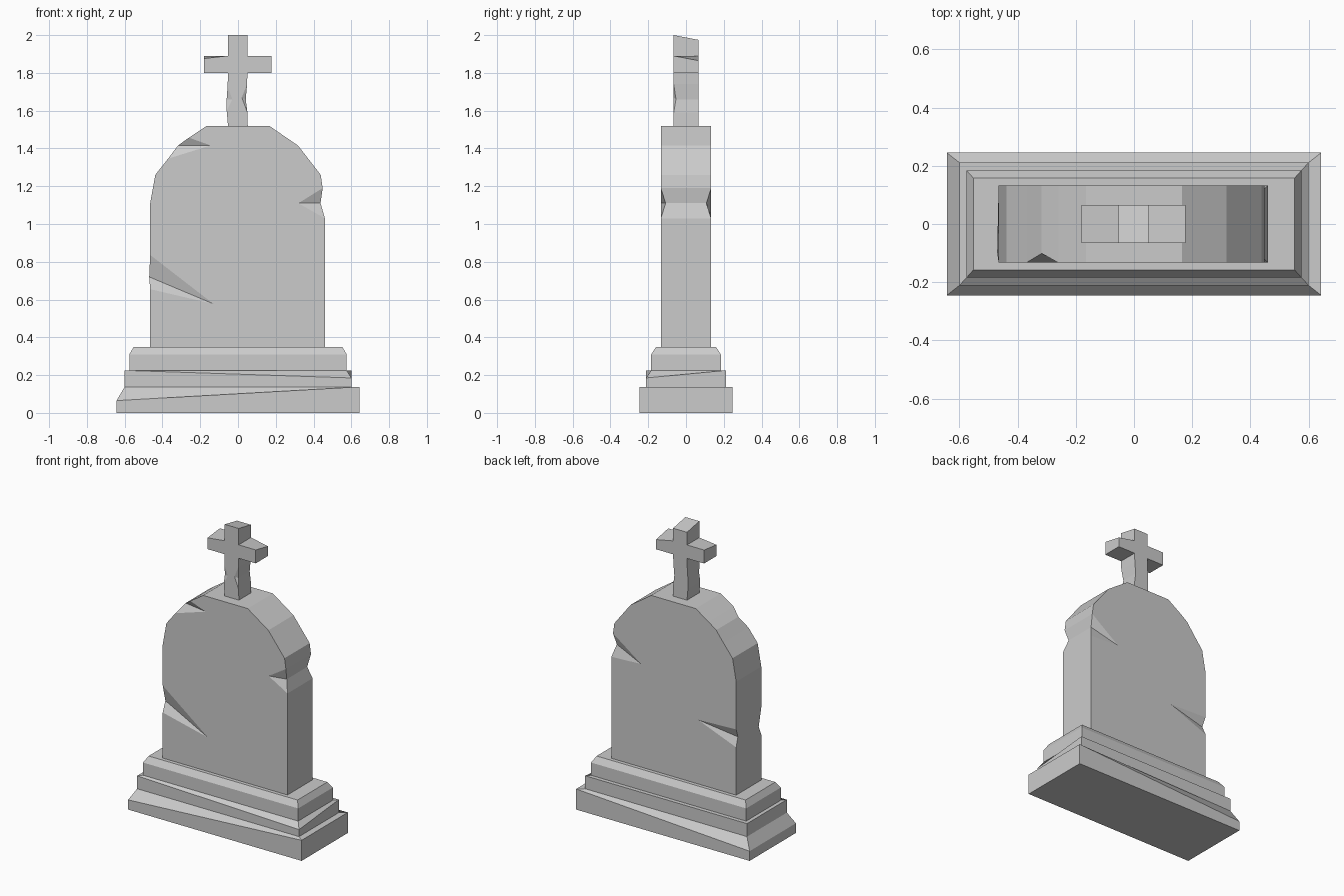
import bpy
import bmesh

cube = bpy.data.objects.get("Cube")
if cube:
    bpy.data.objects.remove(cube, do_unlink=True)

# One plain stone colour
GREY = (0.6, 0.6, 0.6, 1.0)
stone = bpy.data.materials.new("grey_stone")
stone.use_nodes = True
stone.diffuse_color = GREY
shader = stone.node_tree.nodes["Principled BSDF"]
shader.inputs["Base Color"].default_value = GREY
shader.inputs["Roughness"].default_value = 0.9


def finish(name, bm):
    bmesh.ops.recalc_face_normals(bm, faces=bm.faces)
    mesh = bpy.data.meshes.new(name)
    bm.to_mesh(mesh)
    bm.free()
    mesh.materials.append(stone)
    obj = bpy.data.objects.new(name, mesh)
    bpy.context.collection.objects.link(obj)
    return obj


def stepped_stack(name, rings, chips):
    """Rectangular rings (half x, half y, z) joined upwards; chips lower single corners."""
    bm = bmesh.new()
    loops = []
    for i, (hx, hy, z) in enumerate(rings):
        corners = [(-1, -1), (1, -1), (1, 1), (-1, 1)]
        loops.append([bm.verts.new((sx * hx, sy * hy, chips.get((i, sx, sy), z)))
                      for sx, sy in corners])
    for low, high in zip(loops, loops[1:]):
        for k in range(4):
            n = (k + 1) % 4
            bm.faces.new((low[k], low[n], high[n], high[k]))
    bm.faces.new(loops[0])
    bm.faces.new(loops[-1])
    return finish(name, bm)


def chipped_slab(name, outline, half, front_chips, back_chips, back_moves):
    """Extruded outline. A chip at an outline point sinks it and cuts a wedge
    to a tip (x, z) on the face; back_moves shifts points of the back outline."""
    bm = bmesh.new()
    sides = []
    for sign, chips, moves in ((-1, front_chips, {}), (1, back_chips, back_moves)):
        rim, face, wedges = [], [], []
        for i, point in enumerate(outline):
            x, z = moves.get(i, point)
            tip_x, tip_z, depth = chips.get(i, (0, 0, 0))
            v = bm.verts.new((x, sign * (half - depth), z))
            rim.append(v)
            if depth:
                tip = bm.verts.new((tip_x, sign * half, tip_z))
                face.append(tip)
                wedges.append((i, tip))
            else:
                face.append(v)
        bm.faces.new(face)
        for i, tip in wedges:
            bm.faces.new((rim[i - 1], rim[i], tip))
            bm.faces.new((rim[i], rim[(i + 1) % len(rim)], tip))
        sides.append(rim)
    front, back = sides
    for i in range(len(front)):
        n = (i + 1) % len(front)
        bm.faces.new((front[i], front[n], back[n], back[i]))
    return finish(name, bm)


# Stepped plinth with worn corners
stepped_stack(
    "plinth",
    [(0.643, 0.245, 0), (0.643, 0.245, 0.138), (0.6, 0.211, 0.138), (0.6, 0.211, 0.225),
     (0.575, 0.184, 0.225), (0.575, 0.184, 0.31), (0.552, 0.158, 0.35)],
    {(1, -1, -1): 0.065, (1, -1, 1): 0.065, (3, 1, -1): 0.185})

# Arched headstone, anticlockwise from the lower left, with wedge cracks
headstone = [
    (-0.465, 0.34), (0.46, 0.34),
    (0.46, 1.03), (0.437, 1.11), (0.448, 1.19), (0.438, 1.26),
    (0.318, 1.415), (0.165, 1.52), (-0.165, 1.52),
    (-0.26, 1.457), (-0.317, 1.416), (-0.37, 1.346),
    (-0.438, 1.26), (-0.465, 1.11),
    (-0.465, 0.836), (-0.47, 0.72), (-0.465, 0.655)]
chipped_slab(
    "headstone", headstone, 0.133,
    {3: (0.32, 1.11, 0.025), 10: (-0.145, 1.416, 0.032), 15: (-0.13, 0.577, 0.035)},
    {3: (0.24, 1.04, 0.025), 15: (-0.18, 0.78, 0.025)},
    {14: (-0.465, 0.79), 15: (-0.46, 0.73), 16: (-0.465, 0.67)})

# Cross with nicked post, worn arm ends and a slanted top
cross = [
    (-0.052, 1.51), (0.052, 1.51),
    (0.05, 1.59), (0.041, 1.66), (0.048, 1.74), (0.05, 1.8),
    (0.177, 1.8), (0.177, 1.89), (0.05, 1.89),
    (0.05, 2.0), (-0.053, 2.0),
    (-0.053, 1.89), (-0.18, 1.876), (-0.18, 1.8),
    (-0.053, 1.8), (-0.055, 1.73), (-0.06, 1.66), (-0.06, 1.6)]
chipped_slab(
    "cross", cross, 0.065,
    {3: (0.02, 1.67, 0.012), 16: (-0.03, 1.66, 0.012)},
    {},
    {7: (0.177, 1.865), 9: (0.05, 1.975), 10: (-0.053, 1.975), 12: (-0.18, 1.89)})
